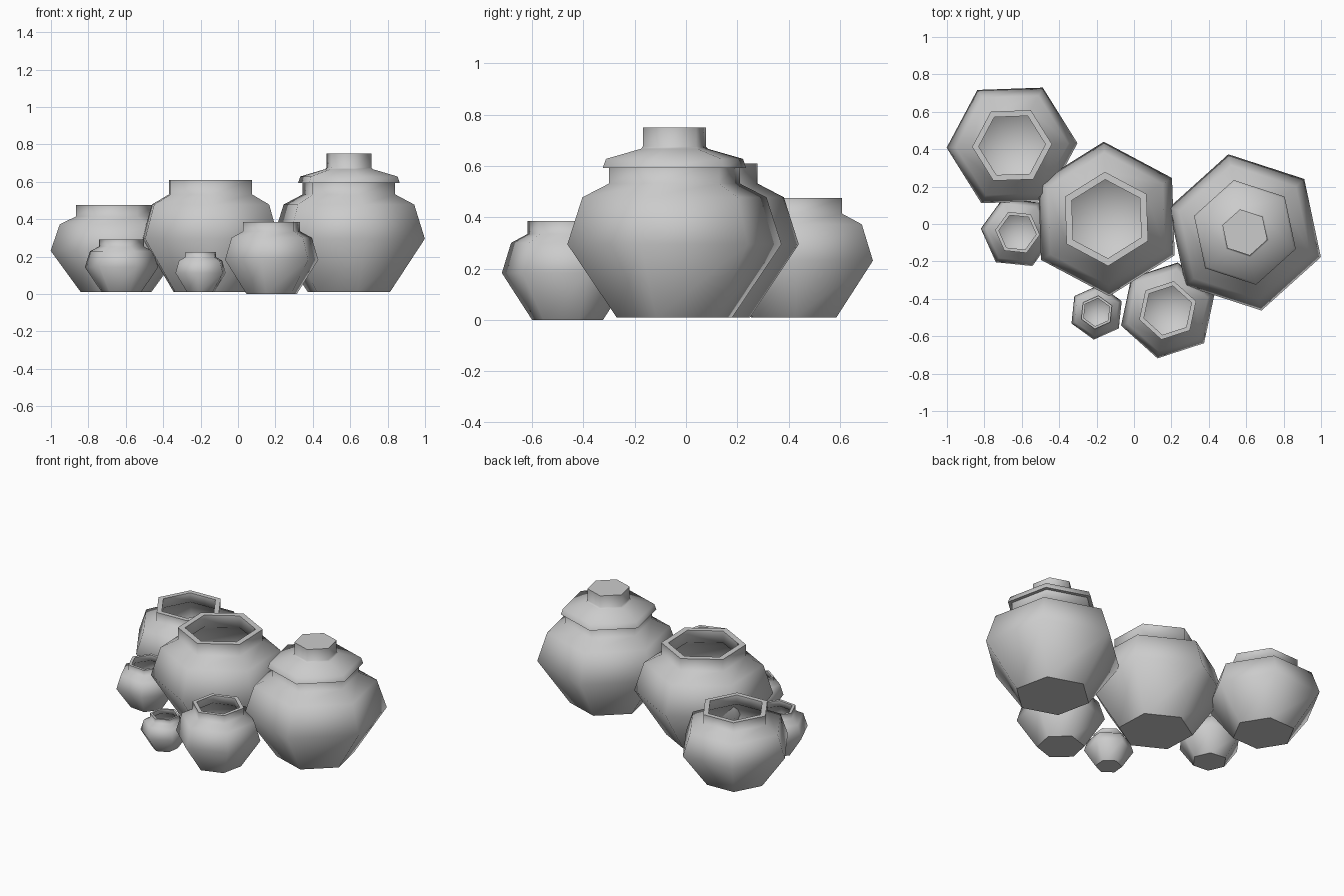
import bpy, bmesh
from math import cos, sin, radians

cube = bpy.data.objects.get("Cube")
if cube:
    bpy.data.objects.remove(cube)

clay = bpy.data.materials.new("grey clay")
clay.use_nodes = True
colour = (0.6, 0.6, 0.6, 1)
clay.diffuse_color = colour
clay.node_tree.nodes["Principled BSDF"].inputs["Base Color"].default_value = colour

SIDES = 6


def lathe(name, profile, place, phase, radius, height, sharp_rings):
    """Turn a profile of (radius, height) pairs into a closed six-sided body."""
    bm = bmesh.new()
    rings = []
    for r, z in profile:
        ring = []
        for i in range(SIDES):
            a = radians(phase + i * 360 / SIDES)
            ring.append(bm.verts.new((r * radius * cos(a), r * radius * sin(a), z * height)))
        rings.append(ring)
    for low, high in zip(rings, rings[1:]):
        for i in range(SIDES):
            j = (i + 1) % SIDES
            bm.faces.new((low[i], low[j], high[j], high[i]))
    # Close both ends with a fan around a centre point
    for ring, z in ((rings[0], profile[0][1]), (rings[-1], profile[-1][1])):
        centre = bm.verts.new((0, 0, z * height))
        for i in range(SIDES):
            bm.faces.new((ring[i], ring[(i + 1) % SIDES], centre))
    bmesh.ops.recalc_face_normals(bm, faces=bm.faces)
    for f in bm.faces:
        f.smooth = True
    for k in sharp_rings:
        for i in range(SIDES):
            bm.edges.get((rings[k][i], rings[k][(i + 1) % SIDES])).smooth = False
    mesh = bpy.data.meshes.new(name)
    bm.to_mesh(mesh)
    bm.free()
    mesh.materials.append(clay)
    obj = bpy.data.objects.new(name, mesh)
    obj.location = place
    bpy.context.collection.objects.link(obj)


# Outer wall from base to rim, then the cavity back down to the floor
POT = [(0.54, 0), (1, 0.475), (0.86, 0.78), (0.61, 0.87), (0.61, 1),
       (0.51, 1), (0.51, 0.87), (0.78, 0.76), (0.92, 0.475), (0.5, 0.05)]
# Underside, flange, sloping cover and knob
LID = [(0.6, 0.97), (0.67, 0.97), (0.64, 1.03), (0.315, 1.095), (0.295, 1.11), (0.295, 1.235)]

# name, x, y, base z, turn, belly radius, height
pots = [
    ("lidded_pot", 0.593, -0.045, 0.01, -18, 0.427, 0.6),
    ("large_open_pot", -0.147, 0.027, 0.01, 32, 0.413, 0.6),
    ("back_pot", -0.652, 0.42, 0.01, 2, 0.35, 0.465),
    ("small_side_pot", -0.623, -0.045, 0.01, 54, 0.197, 0.28),
    ("tiny_pot", -0.2, -0.472, 0.01, 24, 0.147, 0.215),
    ("front_pot", 0.18, -0.462, 0, 18, 0.262, 0.385),
]
for name, x, y, z, turn, radius, height in pots:
    lathe(name, POT, (x, y, z), turn, radius, height, (0, 4, 5))
    if name == "lidded_pot":
        lathe("lid", LID, (x, y, z), turn, radius, height, (0, 1, 5))
